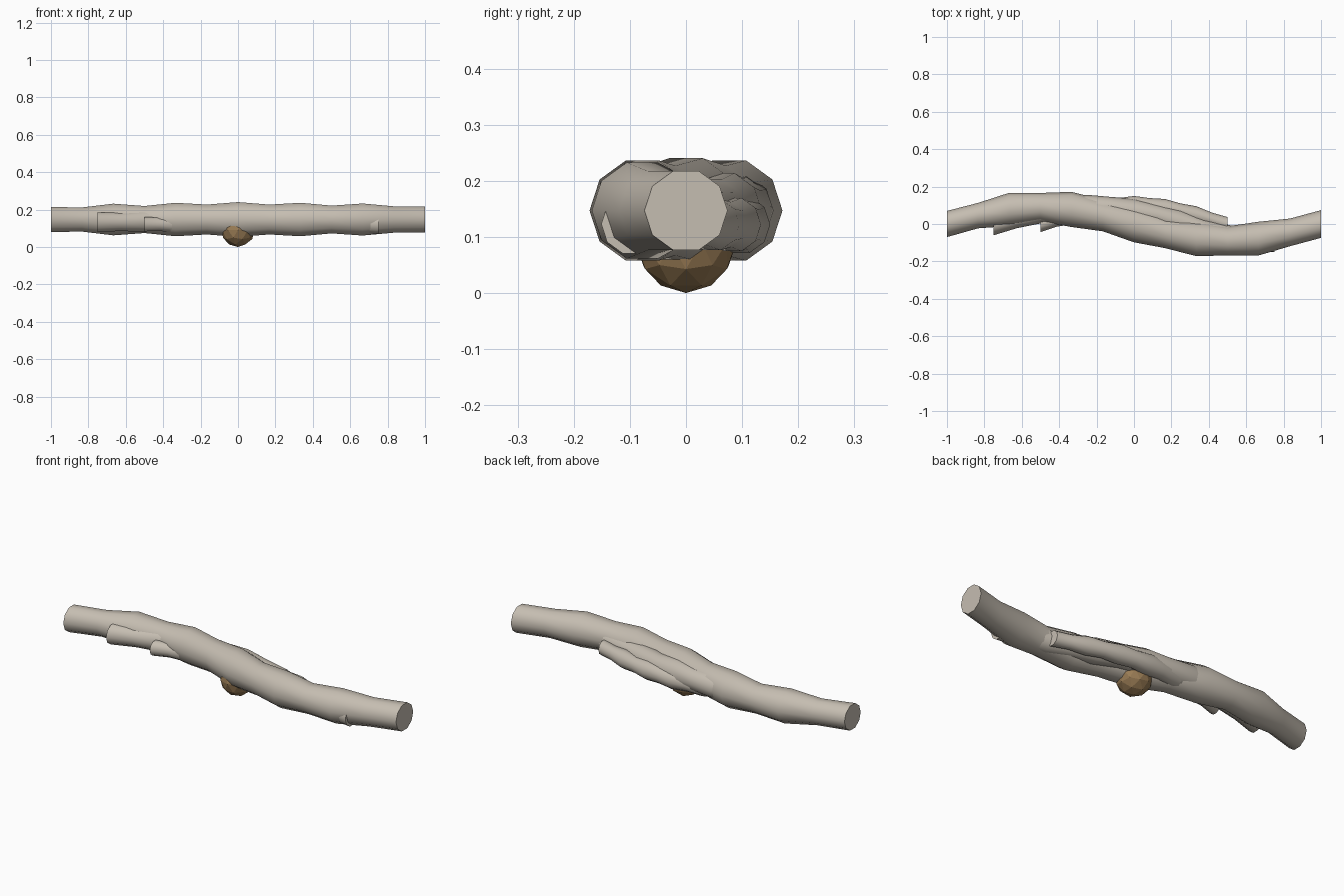
import bpy, bmesh, math

cube = bpy.data.objects.get("Cube")
if cube:
    bpy.data.objects.remove(cube, do_unlink=True)


def material(name, rgb):
    m = bpy.data.materials.new(name)
    m.use_nodes = True
    m.diffuse_color = (*rgb, 1)
    m.node_tree.nodes["Principled BSDF"].inputs["Base Color"].default_value = (*rgb, 1)
    return m


def finish(bm, name, mat):
    bmesh.ops.recalc_face_normals(bm, faces=bm.faces[:])
    mesh = bpy.data.meshes.new(name)
    bm.to_mesh(mesh)
    bm.free()
    mesh.materials.append(mat)
    ob = bpy.data.objects.new(name, mesh)
    bpy.context.collection.objects.link(ob)
    return ob


def strand(name, half_length, stations, mat, sides=10):
    """Loft ten-sided rings along x; each station is (y, z, radius)."""
    bm = bmesh.new()
    rings = []
    for i, (y, z, r) in enumerate(stations):
        x = half_length * (2 * i / (len(stations) - 1) - 1)
        angles = [math.tau * k / sides for k in range(sides)]
        rings.append([bm.verts.new((x, y + r * math.cos(a), z + r * math.sin(a)))
                      for a in angles])
    for a, b in zip(rings, rings[1:]):
        for k in range(sides):
            n = (k + 1) % sides
            bm.faces.new((a[k], a[n], b[n], b[k]))
    bm.faces.new(rings[0])
    bm.faces.new(rings[-1])
    ob = finish(bm, name, mat)
    bpy.ops.object.select_all(action="DESELECT")
    ob.select_set(True)
    bpy.context.view_layer.objects.active = ob
    bpy.ops.object.shade_smooth_by_angle(angle=math.radians(50))
    return ob


bark = material("pale bark", (0.56, 0.51, 0.44))
brown = material("brown", (0.32, 0.20, 0.09))

# Main branch: one full sideways wave with a knobbly radius
radii = [.070, .068, .089, .076, .094, .084, .098, .084, .094, .078, .090, .074, .074]
main = [(-0.09 * math.sin(math.pi * (i / 6 - 1)), 0.147, r) for i, r in enumerate(radii)]
strand("main_branch", 1, main, bark)

# Middle strand: crosses behind the main branch and emerges low at its front
middle = [(-.005, .133, .055), (.03, .135, .052), (.065, .14, .062), (.085, .145, .056),
          (.09, .147, .066), (.085, .147, .06), (.065, .147, .07), (.045, .145, .06),
          (.01, .14, .066), (-.03, .137, .056), (-.065, .133, .062), (-.09, .128, .052),
          (-.096, .123, .055)]
strand("middle_strand", .75, middle, bark)

# Short strand: a single bow along the back
radii = [.040, .038, .048, .042, .050, .045, .053, .045, .050, .042, .048, .038, .040]
short = [(-.003 + .1 * math.sin(math.pi * i / 12), .122, r) for i, r in enumerate(radii)]
strand("short_strand", .5, short, bark)

# Faceted ball under the middle
bm = bmesh.new()
bmesh.ops.create_icosphere(bm, subdivisions=2, radius=0.09)
bmesh.ops.translate(bm, verts=bm.verts[:], vec=(0, 0, 0.09))
finish(bm, "ball", brown)
